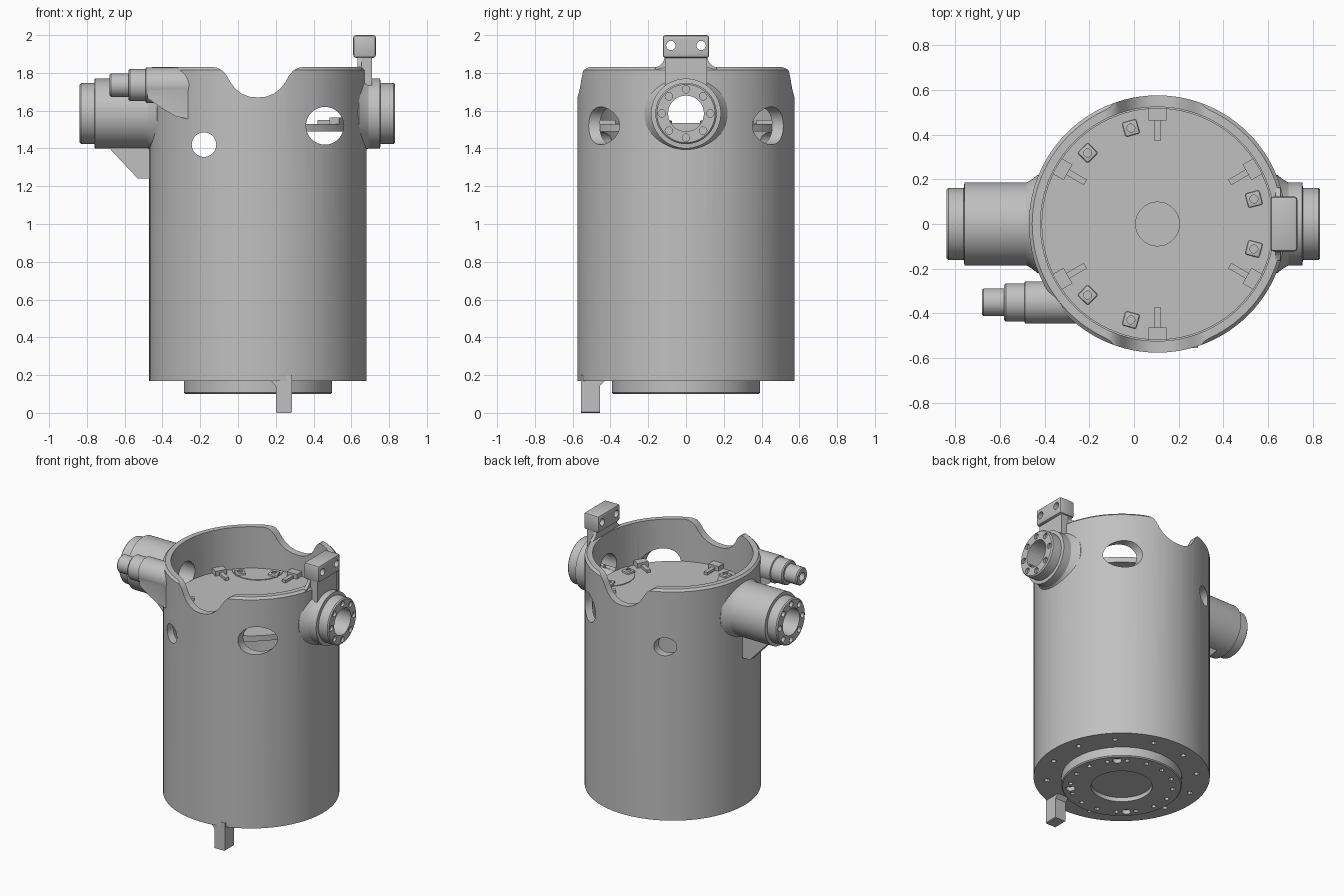
import bpy, bmesh
from math import pi, cos, sin, radians
from mathutils import Matrix

if "Cube" in bpy.data.objects:
    bpy.data.objects.remove(bpy.data.objects["Cube"])

CX = 0.105                      # centre line of the housing
PORT_Z = 1.585
TURN = {"Z": Matrix(), "X": Matrix.Rotation(pi / 2, 4, "Y"),
        "Y": Matrix.Rotation(-pi / 2, 4, "X")}

grey = bpy.data.materials.new("machined_grey")
grey.use_nodes = True
colour = (0.53, 0.53, 0.53, 1)
grey.diffuse_color = colour
grey.node_tree.nodes["Principled BSDF"].inputs["Base Color"].default_value = colour


def add(name, bm, matrix=Matrix()):
    bmesh.ops.remove_doubles(bm, verts=bm.verts, dist=1e-5)
    bmesh.ops.transform(bm, matrix=matrix, verts=bm.verts)
    bmesh.ops.recalc_face_normals(bm, faces=bm.faces)
    mesh = bpy.data.meshes.new(name)
    bm.to_mesh(mesh)
    bm.free()
    mesh.materials.append(grey)
    ob = bpy.data.objects.new(name, mesh)
    bpy.context.collection.objects.link(ob)
    return ob


def lathe(name, profile, axis="Z", at=(0, 0, 0), n=64):
    """Turn (radius, position) points about an axis."""
    bm = bmesh.new()
    rings = [[bm.verts.new((r * cos(2 * pi * i / n), r * sin(2 * pi * i / n), t))
              for i in range(n)] if r else [bm.verts.new((0, 0, t))]
             for r, t in profile]
    for a, b in zip(rings, rings[1:]):
        for i in range(n):
            j = (i + 1) % n
            if len(a) == 1:
                bm.faces.new((a[0], b[i], b[j]))
            elif len(b) == 1:
                bm.faces.new((a[i], a[j], b[0]))
            else:
                bm.faces.new((a[i], a[j], b[j], b[i]))
    return add(name, bm, Matrix.Translation(at) @ TURN[axis])


def rod(name, r, lo, hi, axis="Z", at=(0, 0, 0), n=32):
    return lathe(name, [(0, lo), (r, lo), (r, hi), (0, hi)], axis, at, n)


def prism(name, points, lo, hi, axis="Y"):
    """Extrude an outline: (x, z) along Y or (y, z) along X."""
    bm = bmesh.new()
    place = (lambda p, d: (p[0], d, p[1])) if axis == "Y" else (lambda p, d: (d, p[0], p[1]))
    face = bm.faces.new([bm.verts.new(place(p, lo)) for p in points])
    ext = bmesh.ops.extrude_face_region(bm, geom=[face])
    shift = (0, hi - lo, 0) if axis == "Y" else (hi - lo, 0, 0)
    bmesh.ops.translate(bm, vec=shift, verts=[v for v in ext["geom"] if isinstance(v, bmesh.types.BMVert)])
    return add(name, bm)


def box(name, x0, x1, y0, y1, z0, z1):
    return prism(name, [(x0, z0), (x1, z0), (x1, z1), (x0, z1)], y0, y1)


def combine(ob, others, operation):
    for other in others:
        mod = ob.modifiers.new("join", "BOOLEAN")
        mod.operation, mod.solver, mod.object = operation, "EXACT", other
        bake(ob)
        bpy.data.objects.remove(other)
    return ob


def bake(ob):
    deps = bpy.context.evaluated_depsgraph_get()
    deps.update()
    mesh = bpy.data.meshes.new_from_object(ob.evaluated_get(deps))
    ob.modifiers.clear()
    ob.data = mesh


def bevel(ob, width):
    mod = ob.modifiers.new("edge", "BEVEL")
    mod.width, mod.segments = width, 2
    bake(ob)
    return ob


def merge(name, parts):
    """Gather separate, non-touching parts in one mesh."""
    bm = bmesh.new()
    for p in parts:
        p.data.transform(p.matrix_basis)
        bm.from_mesh(p.data)
        bpy.data.objects.remove(p)
    return add(name, bm)


def circle(count, r, start=0):
    for i in range(count):
        a = radians(start) + 2 * pi * i / count
        yield r * cos(a), r * sin(a)


# Housing with bottom flange
housing = lathe("housing", [(0, 0.1), (0.385, 0.1), (0.392, 0.107), (0.392, 0.17), (0.575, 0.17),
                            (0.575, 1.815), (0.56, 1.83), (0, 1.83)], at=(CX, 0, 0), n=96)


# Side ports with stepped flanges
def port(side, neck, face):
    steps = [(0, neck - 0.2), (0.22, neck - 0.2), (0.22, neck - 0.05), (0.2, neck - 0.025),
             (0.185, neck), (0.185, face - 0.08), (0.162, face - 0.077),
             (0.162, face - 0.008), (0.154, face), (0, face)]
    return lathe("port", [(r, side * t) for r, t in steps], "X", (0, 0, PORT_Z))


spout = lathe("spout", [(0, -0.68), (0.055, -0.68), (0.062, -0.672), (0.062, -0.58), (0.078, -0.58),
                        (0.085, -0.573), (0.085, -0.49), (0.094, -0.487), (0.094, -0.2), (0, -0.2)],
              "X", (0, -0.35, 1.735))
wedge = prism("wedge", [(-0.478, 1.73), (-0.478, 1.665), (-0.4, 1.61), (-0.33, 1.57),
                        (-0.24, 1.55), (-0.22, 1.73)], -0.44, -0.27)
rib = prism("rib", [(-0.7, 1.44), (-0.68, 1.4), (-0.53, 1.24), (-0.44, 1.24), (-0.44, 1.44)], -0.03, 0.03)
combine(housing, [port(1, 0.69, 0.832), port(-1, 0.48, 0.838), spout, wedge, rib], "UNION")

# Cavity, rim notches and through holes
half = [(0.26, 2.1), (0.26, 1.835), (0.21, 1.826), (0.185, 1.81), (0.165, 1.785), (0.145, 1.75),
        (0.12, 1.717), (0.085, 1.69), (0.045, 1.674)]
outline = [(CX + x, z) for x, z in half] + [(CX, 1.67)] + [(CX - x, z) for x, z in reversed(half)]
combine(housing, [
    rod("cavity", 0.523, 0.25, 2.1, at=(CX, 0, 0), n=96),
    prism("notch", outline, -0.8, 0.8),
    rod("bore", 0.095, -1, 1, "X", (0, 0, PORT_Z)),
    rod("window", 0.1, -1, 1, "Y", (0.46, 0, 1.52)),
    rod("small_window", 0.065, -1, 1, "Y", (-0.18, 0, 1.42)),
    rod("centre_bore", 0.1, -0.1, 0.5, at=(CX, 0, 0)),
    rod("recess", 0.2, 0, 0.13, at=(CX, 0, 0)),
    rod("spout_bore", 0.03, -0.8, -0.6, "X", (0, -0.35, 1.735), 12)], "DIFFERENCE")

# Bolt holes in the port faces and underside
holes = [rod("hole", 0.02, s * 0.815, s * 0.9, "X", (0, y, PORT_Z + z), 12)
         for s in (1, -1) for y, z in circle(8, 0.128)]
holes += [rod("hole", 0.017, 0, 0.19, at=(CX + x, y, 0), n=12) for x, y in circle(12, 0.49, 15)]
holes += [rod("hole", 0.016, 0, 0.12, at=(CX + x, y, 0), n=12) for x, y in circle(16, 0.335, 11.25)]
holes += [rod("hole", 0.03, 0, 0.13, at=(CX + x, y, 0), n=16) for x, y in circle(4, 0.335, 45)]
combine(housing, [merge("holes", holes)], "DIFFERENCE")

# Inner deck plate with three raised pads
deck = rod("deck", 0.518, 1.49, 1.53, at=(CX, 0, 0), n=96)
combine(deck, [rod("deck_bore", 0.098, 1.4, 1.6, at=(CX, 0, 0))], "DIFFERENCE")
for x, y in circle(3, 0.51):
    pad = rod("pad", 0.17, 1.52, 1.535, at=(CX + x, y, 0), n=48)
    combine(pad, [rod("trim", 0.516, 1.4, 1.6, at=(CX, 0, 0), n=96)], "INTERSECT")

# Square bosses with screw sockets on the pads
for k in range(3):
    for side in (-1, 1):
        boss = bevel(box("pad_boss", 0.412, 0.478, -0.033, 0.033, 1.525, 1.548), 0.008)
        combine(boss, [rod("socket", 0.018, 1.54, 1.6, at=(0.445, 0, 0), n=16)], "DIFFERENCE")
        boss.matrix_world = (Matrix.Translation((CX, 0, 0))
                             @ Matrix.Rotation(radians(120 * k + 14.5 * side), 4, "Z"))

# Six clamps around the deck
for k in range(6):
    clamp = merge("clamp", [box("block", 0.462, 0.518, -0.04, 0.04, 1.525, 1.565),
                            box("finger", 0.372, 0.462, -0.014, 0.014, 1.525, 1.55)])
    clamp.matrix_world = (Matrix.Translation((CX, 0, 0))
                          @ Matrix.Rotation(radians(30 + 60 * k), 4, "Z"))

# Upright bracket above the port
bracket = bevel(box("bracket_head", 0.61, 0.73, -0.123, 0.123, 1.88, 2.0), 0.014)
combine(bracket, [rod("bracket_hole", 0.025, 0.5, 0.8, "X", (0, y, 1.945), 20)
                  for y in (-0.08, 0.08)], "DIFFERENCE")
box("bracket_post", 0.632, 0.71, -0.112, 0.112, 1.73, 1.885)
side = [(0.165, 1.81), (0.162, 1.828), (0.14, 1.838), (0.122, 1.855), (0.112, 1.882)]
prism("bracket_shoulder", side + [(-y, z) for y, z in reversed(side)], 0.632, 0.655, "X")

# Locating foot under the front
foot = prism("foot", [(0.2, 0.005), (0.205, 0), (0.28, 0), (0.285, 0.005), (0.285, 0.2),
                      (0.175, 0.2), (0.175, 0.17), (0.2, 0.14)], -0.555, -0.455)
prism("foot_gusset", [(-0.46, 0.14), (-0.46, 0.18), (-0.43, 0.18), (-0.43, 0.17)], 0.2, 0.285, "X")

# Smooth shading with crisp edges
bpy.ops.object.select_all(action="DESELECT")
for ob in bpy.context.collection.objects:
    if ob.type == "MESH" and grey.name in ob.data.materials:
        ob.select_set(True)
        bpy.context.view_layer.objects.active = ob
bpy.ops.object.shade_smooth_by_angle(angle=radians(30))
